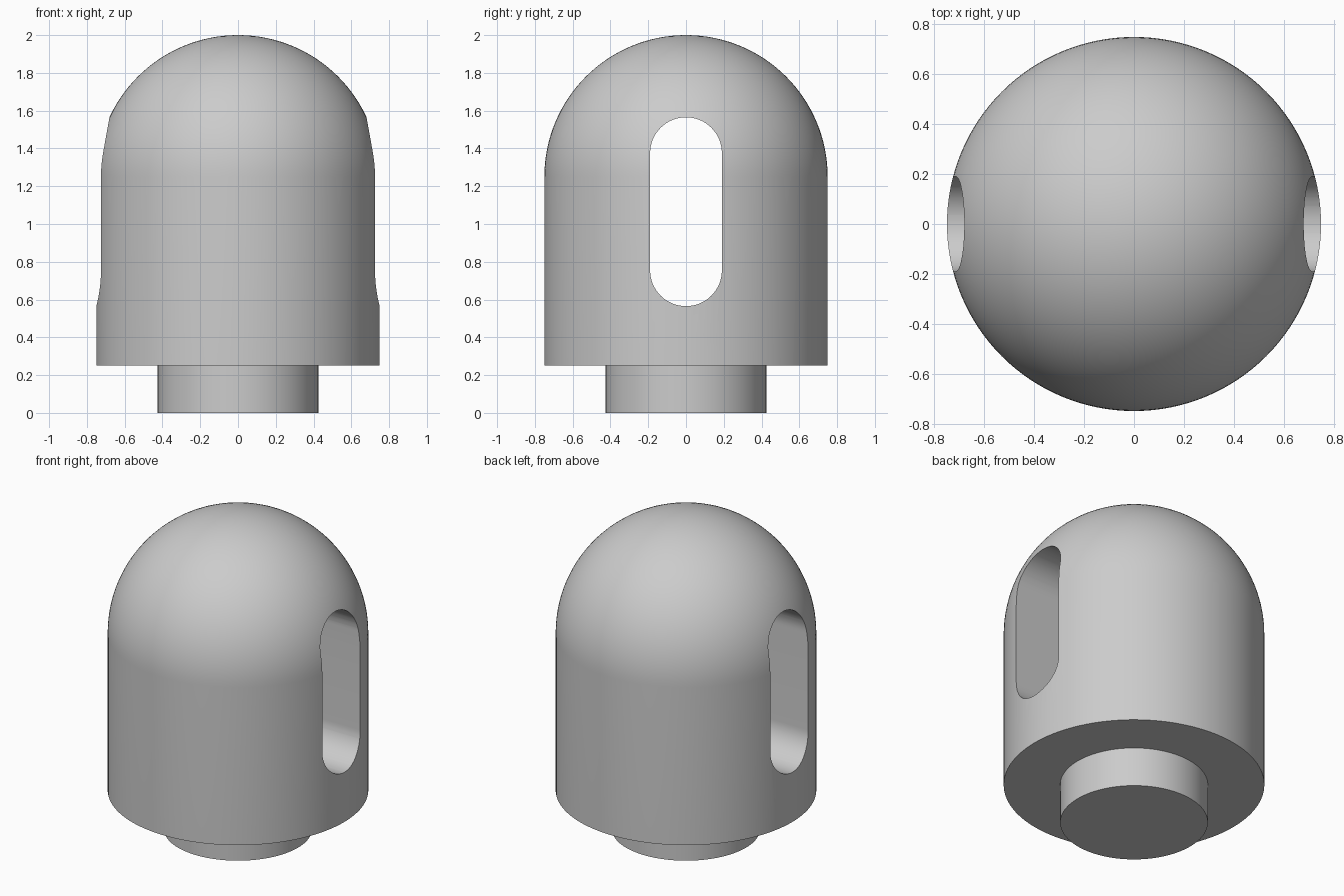
import bpy, bmesh
from math import sin, cos, pi, radians
from mathutils import Matrix

cube = bpy.data.objects.get("Cube")
if cube:
    bpy.data.objects.remove(cube, do_unlink=True)

R, STEM_R, BASE_Z, DOME_Z = 0.75, 0.425, 0.25, 1.25
SLOT_R, SLOT_LOW, SLOT_HIGH = 0.19, 0.755, 1.375
SEGMENTS, ARC = 128, 32

grey = bpy.data.materials.new("plain grey")
grey.use_nodes = True
colour = (0.6, 0.6, 0.6, 1)
grey.diffuse_color = colour
grey.node_tree.nodes["Principled BSDF"].inputs["Base Color"].default_value = colour


def make_object(name, bm):
    bmesh.ops.remove_doubles(bm, verts=bm.verts, dist=1e-5)
    bmesh.ops.recalc_face_normals(bm, faces=bm.faces)
    mesh = bpy.data.meshes.new(name)
    bm.to_mesh(mesh)
    bm.free()
    mesh.materials.append(grey)
    obj = bpy.data.objects.new(name, mesh)
    bpy.context.collection.objects.link(obj)
    return obj


# Domed body with its stem, turned from one profile
profile = [(STEM_R, 0), (STEM_R, BASE_Z), (R, BASE_Z)]
profile += [(R * cos(i * pi / 2 / ARC), DOME_Z + R * sin(i * pi / 2 / ARC))
            for i in range(ARC)]
bm = bmesh.new()
rings = [[bm.verts.new((r * cos(2 * pi * k / SEGMENTS), r * sin(2 * pi * k / SEGMENTS), z))
          for k in range(SEGMENTS)] for r, z in profile]
for low, high in zip(rings, rings[1:]):
    for k in range(SEGMENTS):
        n = (k + 1) % SEGMENTS
        bm.faces.new((low[k], low[n], high[n], high[k]))
bm.faces.new(rings[0][::-1])
tip = bm.verts.new((0, 0, DOME_Z + R))
for k in range(SEGMENTS):
    bm.faces.new((rings[-1][k], rings[-1][(k + 1) % SEGMENTS], tip))
body = make_object("domed_body_with_stem", bm)

# Rounded slot cutter running through from side to side
bm = bmesh.new()
outline = []
for centre, start in ((SLOT_HIGH, 0), (SLOT_LOW, pi)):
    for i in range(ARC + 1):
        a = start + pi * i / ARC
        outline.append(bm.verts.new((-1, SLOT_R * cos(a), centre + SLOT_R * sin(a))))
face = bm.faces.new(outline)
extruded = bmesh.ops.extrude_face_region(bm, geom=[face])["geom"]
bmesh.ops.translate(bm, vec=(2, 0, 0),
                    verts=[v for v in extruded if isinstance(v, bmesh.types.BMVert)])
cutter = make_object("slot_cutter", bm)
cutter.hide_render = True

# Cut the slot, then drop the cutter
cut = body.modifiers.new("slot", 'BOOLEAN')
cut.operation, cut.solver, cut.object = 'DIFFERENCE', 'EXACT', cutter
bpy.ops.object.select_all(action='DESELECT')
body.select_set(True)
bpy.context.view_layer.objects.active = body
bpy.ops.object.modifier_apply(modifier=cut.name)
bpy.data.objects.remove(cutter, do_unlink=True)
bpy.ops.object.shade_smooth_by_angle(angle=radians(30))
